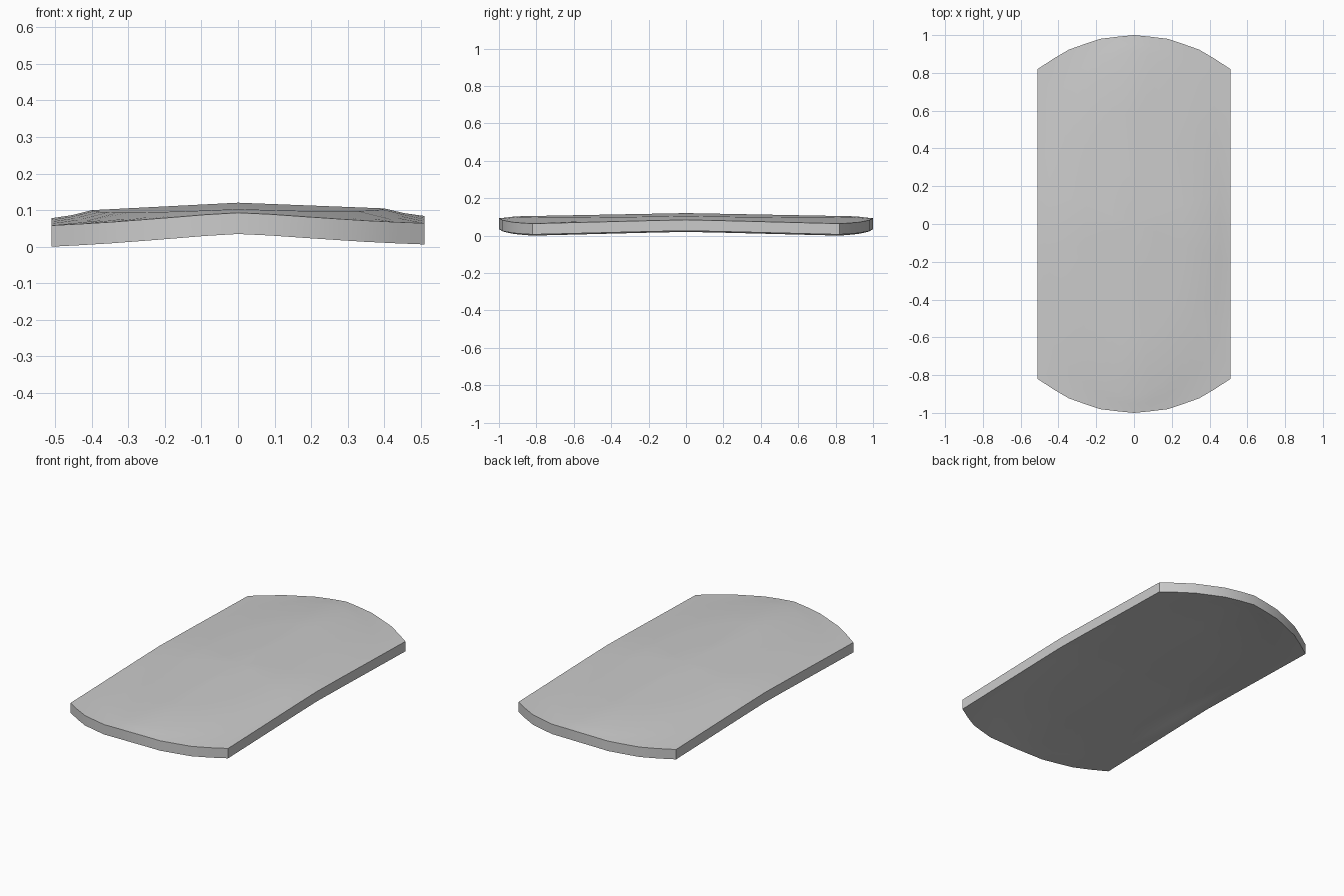
import bpy, bmesh, math

if "Cube" in bpy.data.objects:
    bpy.data.objects.remove(bpy.data.objects["Cube"])

# Right half-end of the plan outline, mirrored to all four quarters
side = [(0.51, y) for y in (-0.8, -0.6, -0.4, -0.2, 0, 0.2, 0.4, 0.6)]
end = [(0.51, 0.82), (0.43, 0.873), (0.345, 0.923), (0.26, 0.953), (0.18, 0.98),
       (0.09, 0.991), (0.0, 1.0)]
side[0] = (0.51, -0.82)
half = side[1:] + end + [(-x, y) for x, y in end[-2::-1]]
outline = side[1:] + end + [(-x, y) for x, y in end[-2::-1]]
outline += [(-x, -y) for x, y in side[1:]]
outline += [(-x, -y) for x, y in end] + [(x, -y) for x, y in end[-2::-1]]

THICK = 0.058


def oval(x, y):
    return math.hypot(x / 0.40, y / 0.91)


def height(x, y):
    # Shallow dome that falls away faster outside the central oval
    z = 0.125 - 0.045 * abs(x) - 0.019 * abs(y) + 0.006 * x
    over = max(0.0, oval(x, y) - 1)
    return z - 0.022 * (1 - math.exp(-5 * over))


bm = bmesh.new()


def surface(offset):
    # Concentric rings from the outline to the oval and on to the centre
    rings = []
    for kind in (0, 0.5, 1.0, 1.35, 1.7):
        ring = []
        for x, y in outline:
            inner = 1 / oval(x, y)
            k = 1 + (inner - 1) * kind if kind <= 1 else inner * (2 - kind)
            ring.append(bm.verts.new((x * k, y * k, height(x * k, y * k) - offset)))
        rings.append(ring)
    centre = bm.verts.new((0, 0, height(0, 0) - offset))
    n = len(outline)
    for a, b in zip(rings, rings[1:]):
        for i in range(n):
            j = (i + 1) % n
            bm.faces.new((a[i], a[j], b[j], b[i]))
    for i in range(n):
        bm.faces.new((rings[-1][i], rings[-1][(i + 1) % n], centre))
    return rings[0]


# Top skin, underside and rim wall
top, bottom = surface(0), surface(THICK)
for i in range(len(top)):
    j = (i + 1) % len(top)
    bm.faces.new((top[i], bottom[i], bottom[j], top[j]))
bmesh.ops.remove_doubles(bm, verts=bm.verts, dist=1e-5)
low = min(v.co.z for v in bm.verts)
bmesh.ops.translate(bm, verts=bm.verts, vec=(0, 0, -low))
bmesh.ops.recalc_face_normals(bm, faces=bm.faces)

mesh = bpy.data.meshes.new("curved_plate")
bm.to_mesh(mesh)
bm.free()
plate = bpy.data.objects.new("curved_plate", mesh)
bpy.context.collection.objects.link(plate)
bpy.context.view_layer.objects.active = plate
plate.select_set(True)
bpy.ops.object.shade_smooth_by_angle(angle=math.radians(35))
